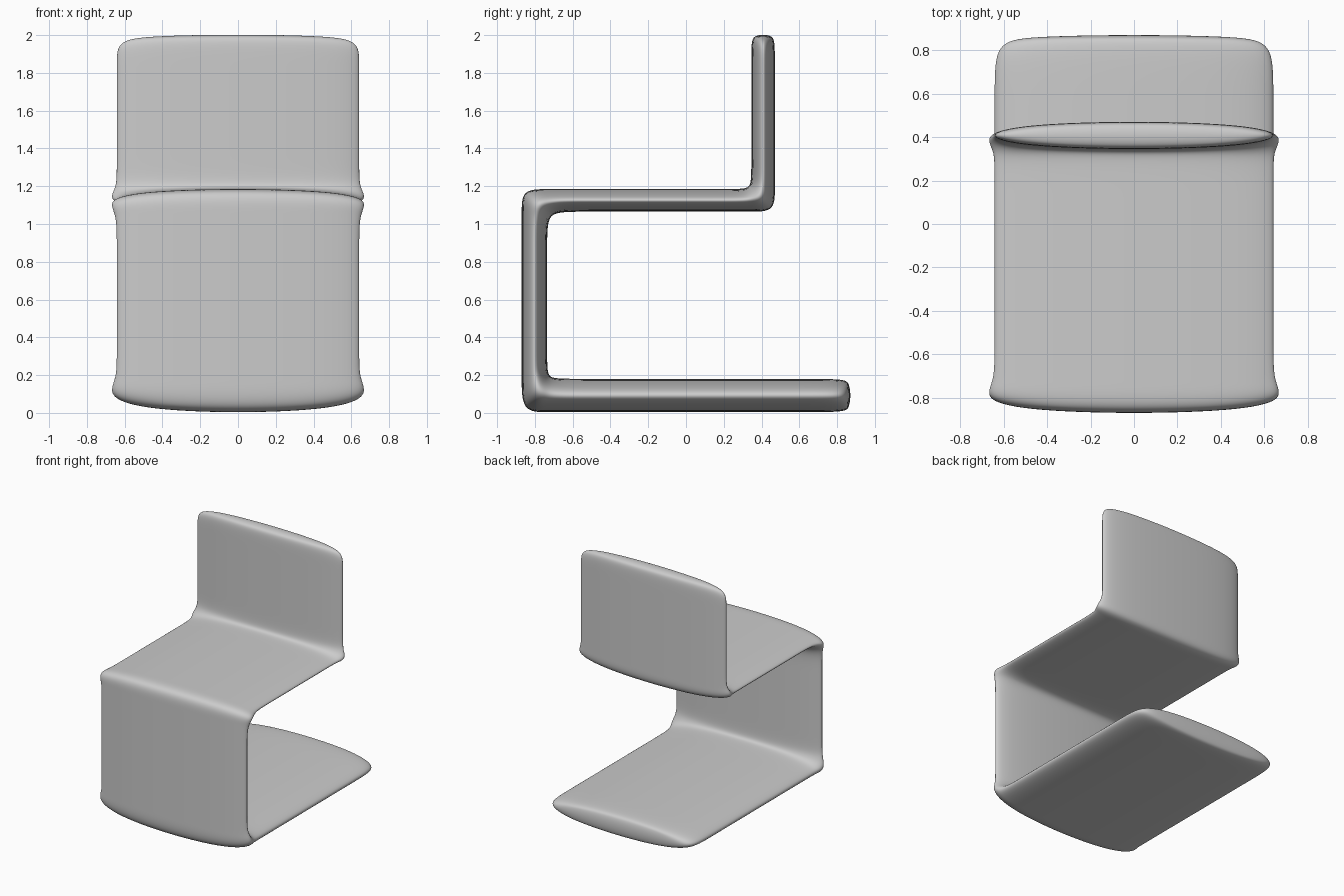
import bpy, bmesh

if "Cube" in bpy.data.objects:
    bpy.data.objects.remove(bpy.data.objects["Cube"])

W = 0.70  # half width of the control cage

# Cage levels of the four slabs: (low, high)
BASE = (-0.004, 0.188)      # z
FRONT = (-0.876, -0.729)    # y
SEAT = (1.060, 1.190)       # z
BACK = (0.340, 0.476)       # y

bm = bmesh.new()


def cell(ys, zs):
    """One quad of the side profile."""
    pts = [(ys[0], zs[0]), (ys[1], zs[0]), (ys[1], zs[1]), (ys[0], zs[1])]
    bm.faces.new([bm.verts.new((-W, y, z)) for y, z in pts])


def run_y(stops, zs):
    for pair in zip(stops, stops[1:]):
        cell(pair, zs)


def run_z(ys, stops):
    for pair in zip(stops, stops[1:]):
        cell(ys, pair)


# Base slab including the lower front corner
run_y([*FRONT, -0.65, 0.80, 0.876], BASE)
# Front upright between the two corners
run_z(FRONT, [BASE[1], 0.27, 0.92, SEAT[0]])
# Seat slab including both of its corners
run_y([*FRONT, -0.59, 0.26, *BACK], SEAT)
# Backrest
run_z(BACK, [SEAT[1], 1.27, 1.93, 2.008])

# Weld the profile and extrude it across the width
bmesh.ops.remove_doubles(bm, verts=bm.verts, dist=1e-4)
ext = bmesh.ops.extrude_face_region(bm, geom=bm.faces[:], use_keep_orig=True)
bmesh.ops.translate(bm, vec=(2 * W, 0, 0),
                    verts=[g for g in ext["geom"] if isinstance(g, bmesh.types.BMVert)])
bmesh.ops.recalc_face_normals(bm, faces=bm.faces)
for f in bm.faces:
    f.smooth = True

mesh = bpy.data.meshes.new("cantilever_chair")
bm.to_mesh(mesh)
bm.free()
chair = bpy.data.objects.new("cantilever_chair", mesh)
bpy.context.collection.objects.link(chair)

# Soft rounded surface
sub = chair.modifiers.new("smooth", 'SUBSURF')
sub.levels = sub.render_levels = 4
